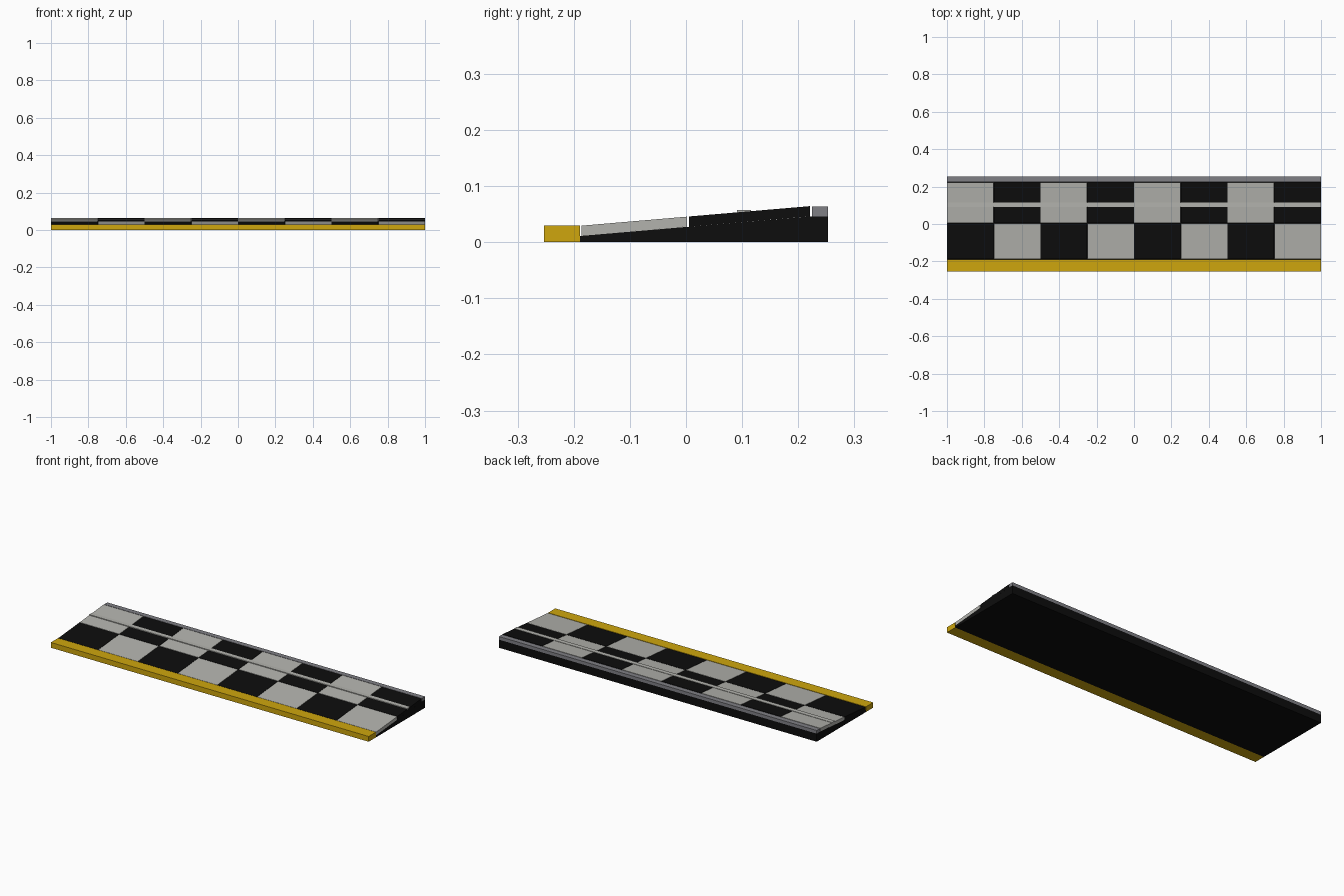
import bpy, bmesh

if "Cube" in bpy.data.objects:
    bpy.data.objects.remove(bpy.data.objects["Cube"])


def material(name, rgb):
    m = bpy.data.materials.new(name)
    m.diffuse_color = (*rgb, 1.0)
    m.use_nodes = True
    m.node_tree.nodes["Principled BSDF"].inputs["Base Color"].default_value = m.diffuse_color
    return m


BLACK = material("black rubber", (0.004, 0.004, 0.004))
LIGHT = material("light tile", (0.45, 0.45, 0.42))
YELLOW = material("yellow paint", (0.62, 0.38, 0.004))
GREY = material("grey metal", (0.215, 0.215, 0.235))


def extrude(name, profile, x0, x1, mat):
    """Extrude a (y, z) profile along x."""
    bm = bmesh.new()
    face = bm.faces.new([bm.verts.new((x0, y, z)) for y, z in profile])
    ext = bmesh.ops.extrude_face_region(bm, geom=[face])
    verts = [v for v in ext["geom"] if isinstance(v, bmesh.types.BMVert)]
    bmesh.ops.translate(bm, verts=verts, vec=(x1 - x0, 0, 0))
    bmesh.ops.recalc_face_normals(bm, faces=bm.faces)
    mesh = bpy.data.meshes.new(name)
    bm.to_mesh(mesh)
    bm.free()
    mesh.materials.append(mat)
    ob = bpy.data.objects.new(name, mesh)
    bpy.context.collection.objects.link(ob)
    return ob


def box(name, y0, y1, z0, z1, x0, x1, mat):
    return extrude(name, [(y0, z0), (y1, z0), (y1, z1), (y0, z1)], x0, x1, mat)


def slope(y):
    """Height of the sloped ramp deck under the tiles."""
    return 0.011 + (y + 0.19) * 0.0855


# Sloped black base with a level ledge at the back
extrude("ramp_base", [(-0.189, 0), (0.2535, 0), (0.2535, 0.046),
                      (0.221, 0.046), (-0.189, slope(-0.189))], -1, 1, BLACK)

# Yellow front kerb and grey back rail
box("front_kerb", -0.2535, -0.189, 0, 0.03, -1, 1, YELLOW)
box("back_rail", 0.2245, 0.2535, 0.046, 0.064, -1, 1, GREY)

# Two rows of eight sloped checker tiles
T, GAP = 0.0182, 0.001
for row, (y0, y1) in enumerate([(-0.186, 0.002), (0.005, 0.221)]):
    for col in range(8):
        x0 = -1 + col * 0.25
        left = x0 + (GAP if col > 0 else 0)
        right = x0 + 0.25 - (GAP if col < 7 else 0)
        profile = [(y0, slope(y0)), (y1, slope(y1)),
                   (y1, slope(y1) + T), (y0, slope(y0) + T)]
        extrude(f"tile_{row}_{col}", profile, left, right,
                LIGHT if (row + col) % 2 else BLACK)

# Raised grip strip along the back row
box("grip_strip", 0.091, 0.116, 0.050, 0.0573, -1, 1, LIGHT)
